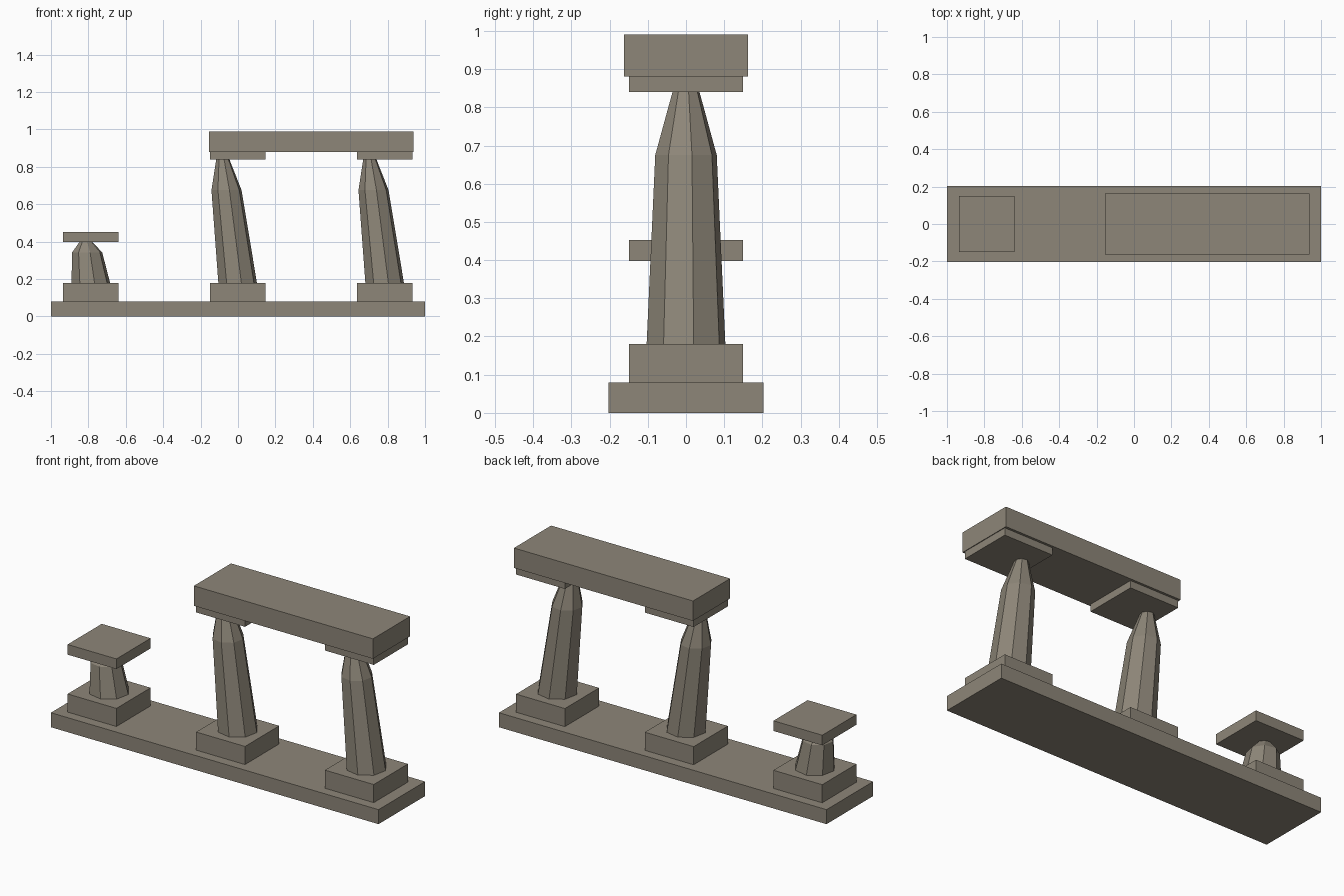
import bpy
import bmesh
from math import cos, sin, pi, radians

cube = bpy.data.objects.get("Cube")
if cube:
    bpy.data.objects.remove(cube, do_unlink=True)

# Single stone colour
stone = bpy.data.materials.new("warm_grey_stone")
stone.use_nodes = True
COLOUR = (0.27, 0.24, 0.19, 1)
stone.diffuse_color = COLOUR
stone.node_tree.nodes["Principled BSDF"].inputs["Base Color"].default_value = COLOUR


def add_object(name, bm):
    bmesh.ops.recalc_face_normals(bm, faces=bm.faces)
    mesh = bpy.data.meshes.new(name)
    bm.to_mesh(mesh)
    bm.free()
    mesh.materials.append(stone)
    obj = bpy.data.objects.new(name, mesh)
    bpy.context.collection.objects.link(obj)
    return obj


def slab(name, x0, x1, depth, z0, z1):
    """Rectangular block, centred on y = 0."""
    bm = bmesh.new()
    bmesh.ops.create_cube(bm, size=1)
    bmesh.ops.scale(bm, vec=(x1 - x0, depth, z1 - z0), verts=bm.verts)
    bmesh.ops.translate(bm, vec=((x0 + x1) / 2, 0, (z0 + z1) / 2), verts=bm.verts)
    return add_object(name, bm)


def column(name, x, z0, z1):
    """Leaning eight-sided shaft with a tapered neck."""
    height = z1 - z0
    bm = bmesh.new()
    rings = []
    # Height fraction and radius of each ring
    for t, radius in ((0, 0.105), (0.75, 0.082), (1, 0.036)):
        centre = x - 0.12 * height * t
        rings.append([
            bm.verts.new((centre + radius * cos(a), radius * sin(a), z0 + height * t))
            for a in (radians(11) + i * pi / 4 for i in range(8))])
    for low, high in zip(rings, rings[1:]):
        for i in range(8):
            j = (i + 1) % 8
            bm.faces.new((low[i], low[j], high[j], high[i]))
    bm.faces.new(rings[0])
    bm.faces.new(rings[-1])
    return add_object(name, bm)


HALF = 0.149   # half width of plinths and caps
BASE_TOP = 0.08
PLINTH_TOP = 0.18

slab("base", -1, 1, 0.406, 0, BASE_TOP)

# Each pillar: name, x, underside and top of its cap
for name, x, cap_low, cap_high in (("short", -0.787, 0.397, 0.453),
                                   ("middle", -0.002, 0.84, 0.88),
                                   ("left", 0.784, 0.84, 0.88)):
    slab(name + "_plinth", x - HALF, x + HALF, 2 * HALF, BASE_TOP, PLINTH_TOP)
    column(name + "_column", x, PLINTH_TOP, cap_low)
    slab(name + "_cap", x - HALF, x + HALF, 2 * HALF, cap_low, cap_high)

# Beam across the two tall pillars
slab("beam", -0.156, 0.937, 0.324, 0.88, 0.99)
